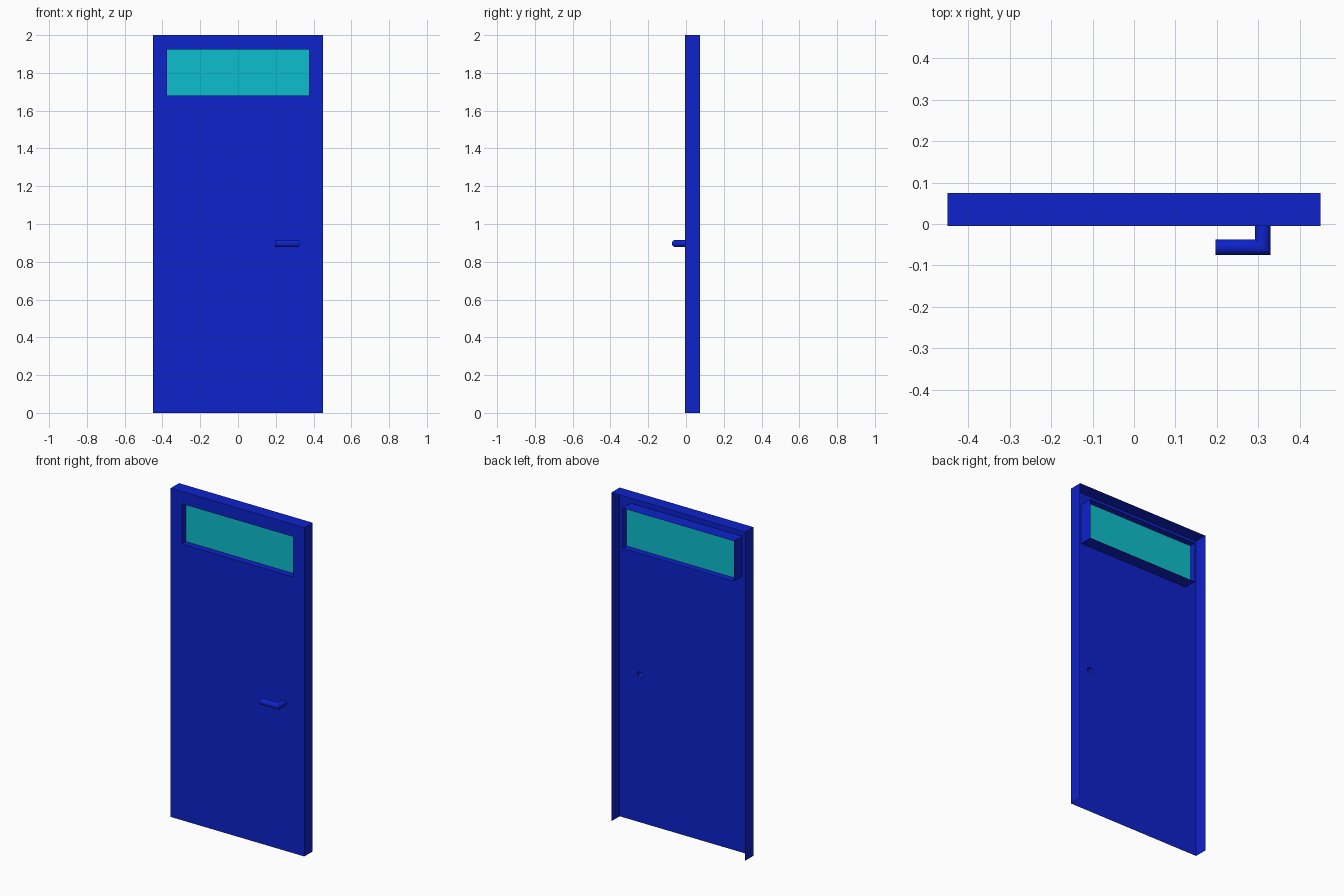
import bpy, bmesh, math

cube = bpy.data.objects.get("Cube")
if cube:
    bpy.data.objects.remove(cube, do_unlink=True)

FRONT, BACK = -0.005, 0.075          # depth of the door shell
HALF_W, HEIGHT = 0.45, 2.0
WIN_X, WIN_LOW, WIN_HIGH = 0.375, 1.68, 1.925
GLASS_Y = 0.035
KNOB_X, KNOB_Y, KNOB_Z, RADIUS = 0.311, -0.056, 0.897, 0.019
BAR_END, SIDES = 0.197, 16


def material(name, color):
    mat = bpy.data.materials.new(name)
    mat.use_nodes = True
    mat.diffuse_color = color
    bsdf = mat.node_tree.nodes["Principled BSDF"]
    bsdf.inputs["Base Color"].default_value = color
    return mat


def finish(name, bm, mat):
    mesh = bpy.data.meshes.new(name)
    bm.to_mesh(mesh)
    bm.free()
    mesh.materials.append(mat)
    obj = bpy.data.objects.new(name, mesh)
    bpy.context.collection.objects.link(obj)
    return obj


def loop(bm, points):
    verts = [bm.verts.new(p) for p in points]
    return [bm.edges.new((v, verts[i - 1])) for i, v in enumerate(verts)]


def rect(half, low, high, y):
    return [(-half, y, low), (half, y, low), (half, y, high), (-half, y, high)]


blue = material("door blue", (0.004, 0.016, 0.6, 1))
cyan = material("window cyan", (0.004, 0.52, 0.62, 1))
circle = [(RADIUS * math.cos(2 * math.pi * i / SIDES),
           RADIUS * math.sin(2 * math.pi * i / SIDES)) for i in range(SIDES)]

# Door leaf: sheet with window and spindle openings
bm = bmesh.new()
outer = loop(bm, rect(HALF_W, 0, HEIGHT, FRONT))
window = loop(bm, rect(WIN_X, WIN_LOW, WIN_HIGH, FRONT))
spindle = loop(bm, [(KNOB_X + c, FRONT, KNOB_Z + s) for c, s in circle])
bmesh.ops.triangle_fill(bm, edges=outer + window + spindle, use_beauty=True,
                        normal=(0, -1, 0))
# Folded flanges on the top and sides (open bottom), and the window sleeve
folded = [e for e in outer if max(v.co.z for v in e.verts) > 0] + window
result = bmesh.ops.extrude_edge_only(bm, edges=folded)
for v in result["geom"]:
    if isinstance(v, bmesh.types.BMVert):
        v.co.y = BACK
bmesh.ops.recalc_face_normals(bm, faces=bm.faces)
finish("door_leaf", bm, blue)

# Window pane in the middle of the sleeve
bm = bmesh.new()
bm.faces.new([bm.verts.new(p) for p in rect(WIN_X, WIN_LOW, WIN_HIGH, GLASS_Y)])
finish("window_pane", bm, cyan)

# Lever handle: round bar with a mitred corner, open where it meets the leaf
bm = bmesh.new()
rings = [
    [(KNOB_X + c, FRONT, KNOB_Z + s) for c, s in circle],
    [(KNOB_X + c, KNOB_Y - c, KNOB_Z + s) for c, s in circle],
    [(BAR_END, KNOB_Y - c, KNOB_Z + s) for c, s in circle],
]
rings = [[bm.verts.new(p) for p in ring] for ring in rings]
for a, b in zip(rings, rings[1:]):
    for i in range(SIDES):
        bm.faces.new((a[i - 1], a[i], b[i], b[i - 1]))
bm.faces.new(rings[-1])
bmesh.ops.recalc_face_normals(bm, faces=bm.faces)
handle = finish("lever_handle", bm, blue)
bpy.ops.object.select_all(action="DESELECT")
handle.select_set(True)
bpy.context.view_layer.objects.active = handle
bpy.ops.object.shade_smooth_by_angle(angle=math.radians(35))
